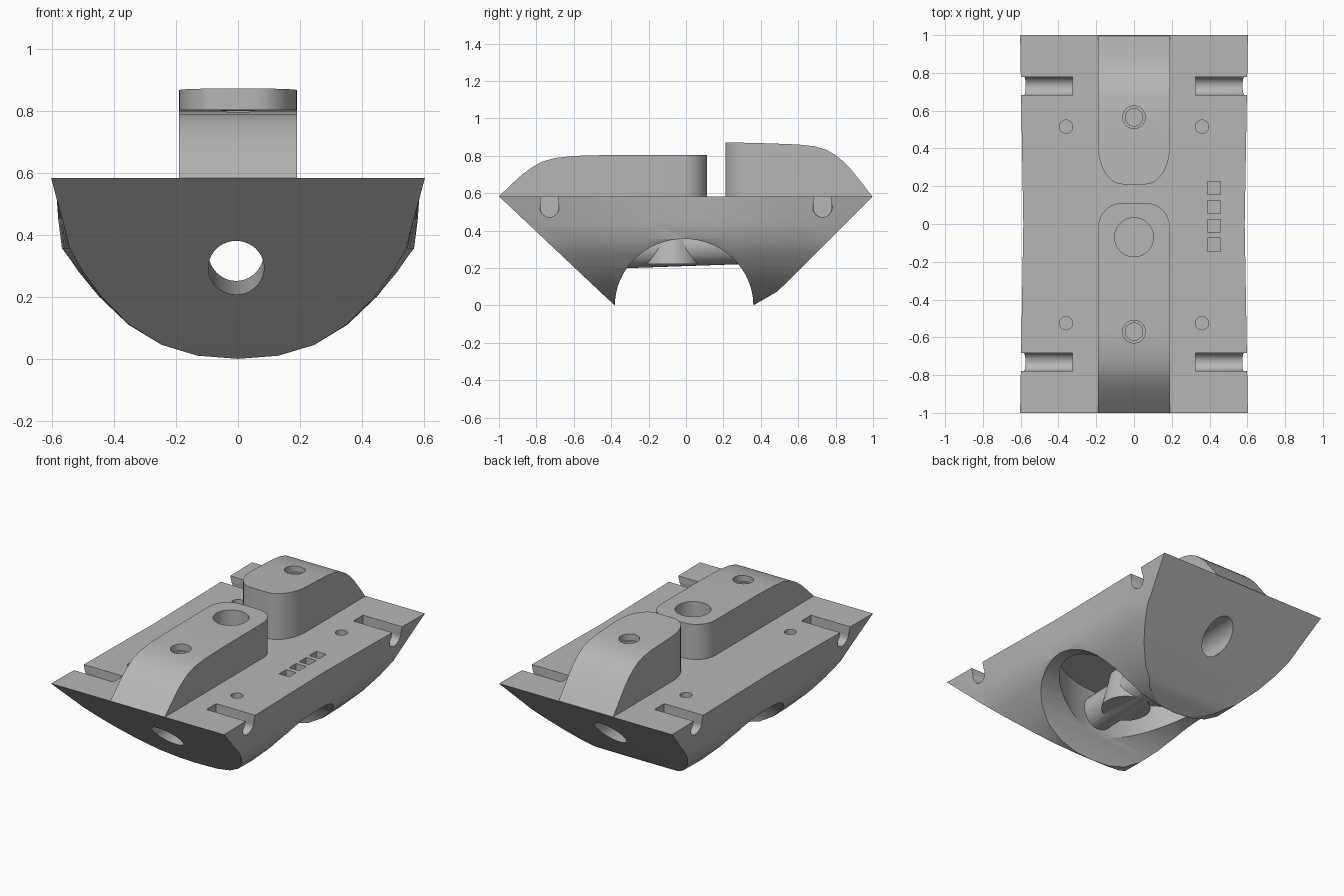
import bpy, bmesh, math
from mathutils import Vector, Matrix

if "Cube" in bpy.data.objects:
    bpy.data.objects.remove(bpy.data.objects["Cube"], do_unlink=True)

grey = bpy.data.materials.new("plain grey")
grey.use_nodes = True
grey.diffuse_color = (0.47, 0.47, 0.47, 1)
grey.node_tree.nodes["Principled BSDF"].inputs["Base Color"].default_value = grey.diffuse_color
TOP = 0.583


def finish(name, bm):
    bmesh.ops.recalc_face_normals(bm, faces=bm.faces)
    mesh = bpy.data.meshes.new(name)
    bm.to_mesh(mesh)
    bm.free()
    mesh.materials.append(grey)
    obj = bpy.data.objects.new(name, mesh)
    bpy.context.collection.objects.link(obj)
    return obj


def rod(name, start, end, r1, r2=None, scale=(1, 1, 1), segs=40):
    """Round bar or cone between two points."""
    a, b = Vector(start), Vector(end)
    bm = bmesh.new()
    turn = (b - a).to_track_quat('Z', 'Y').to_matrix().to_4x4()
    stretch = Matrix.Diagonal((*scale, 1))
    bmesh.ops.create_cone(bm, cap_ends=True, segments=segs, radius1=r1,
                          radius2=r1 if r2 is None else r2, depth=(b - a).length,
                          matrix=Matrix.Translation((a + b) / 2) @ stretch @ turn)
    return finish(name, bm)


def box(name, centre, size):
    bm = bmesh.new()
    bmesh.ops.create_cube(bm, size=1, matrix=Matrix.Translation(centre) @ Matrix.Diagonal((*size, 1)))
    return finish(name, bm)


def prism(name, points, offset):
    """Flat outline swept along an offset."""
    bm = bmesh.new()
    face = bm.faces.new([bm.verts.new(p) for p in points])
    swept = bmesh.ops.extrude_face_region(bm, geom=[face])
    bmesh.ops.translate(bm, vec=offset, verts=[v for v in swept["geom"] if isinstance(v, bmesh.types.BMVert)])
    return finish(name, bm)


def combine(obj, tool, operation='DIFFERENCE'):
    """Apply a boolean and discard the tool."""
    tool.hide_render = True
    mod = obj.modifiers.new("combine", 'BOOLEAN')
    mod.operation, mod.object, mod.solver = operation, tool, 'EXACT'
    bpy.context.view_layer.objects.active = obj
    bpy.ops.object.modifier_apply(modifier=mod.name)
    bpy.data.objects.remove(tool, do_unlink=True)


def drill(obj, x, y, r, bottom, top=1.0):
    combine(obj, rod("drill", (x, y, bottom), (x, y, top), r))


# Hull: rounded keel section, a little fuller at the middle than at the ends
heights = [0, .01, .045, .11, .2, .28, .355, .45, TOP]
mid_x = [0, .13, .25, .36, .455, .52, .568, .58, .586]
end_x = [0, .13, .24, .34, .43, .49, .535, .565, .603]
bm = bmesh.new()
rings = []
steps = 10
for i in range(steps + 1):
    y = -1.05 + 2.1 * i / steps
    t = abs(y)
    half = [(m + (e - m) * t, z) for m, e, z in zip(mid_x, end_x, heights)]
    outline = [(-x, z) for x, z in reversed(half[1:])] + half
    rings.append([bm.verts.new((x, y, z)) for x, z in outline])
for a, b in zip(rings, rings[1:]):
    for j in range(len(a)):
        k = (j + 1) % len(a)
        bm.faces.new((a[j], a[k], b[k], b[j]))
bm.faces.new(rings[0])
bm.faces.new(rings[-1])
bmesh.ops.recalc_face_normals(bm, faces=bm.faces)

# Sloping ends, with a shallower facet near the keel
slopes = [((-1, TOP), (-.43, .045)), ((1, TOP), (.49, .075)),
          ((-.43, .045), (-.38, 0)), ((.49, .075), (.36, 0))]
for (y1, z1), (y2, z2) in slopes:
    normal = Vector((0, z1 - z2, y2 - y1))
    if normal.z > 0:
        normal.negate()
    bmesh.ops.bisect_plane(bm, geom=bm.verts[:] + bm.edges[:] + bm.faces[:], dist=1e-5,
                           plane_co=(0, y1, z1), plane_no=normal, clear_outer=True)
    bmesh.ops.holes_fill(bm, edges=[e for e in bm.edges if e.is_boundary], sides=0)
hull = finish("hull", bm)

# Arch across the underside and the recess above it
combine(hull, rod("arch", (-1, -.01, 0), (1, -.01, 0), .37, scale=(1, 1, .96), segs=64))
combine(hull, rod("recess", (0, -.01, .1), (0, -.01, .44), .33, scale=(1.5, 1, 1), segs=64))

# Tunnel tube and flared boss hanging in the recess, then the tunnel bore


def axis(y):
    return (-.006, y, .318 + .035 * y)


combine(hull, rod("tube", axis(-.4), axis(.4), .108), 'UNION')
combine(hull, rod("boss", (0, -.075, .22), (0, -.075, .5), .145, .08), 'UNION')
combine(hull, rod("bore", axis(-1.2), axis(1.2), .09))

# Side slots with round bottoms
for sx in (-1, 1):
    for y in (-.73, .73):
        combine(hull, rod("slot", (sx * .325, y, .52), (sx * .7, y, .52), .048))
        combine(hull, box("slot_top", (sx * .5125, y, .62), (.375, .096, .2)))
        combine(hull, rod("slot_flare", (sx * .575, y, .52), (sx * .625, y, .52), .048, .068))

# Deck holes and row of square pockets
for x in (-.36, .36):
    drill(hull, x, .515, .035, .4)
    drill(hull, x, -.525, .035, .5)
for i in range(4):
    combine(hull, box("pocket", (.423, -.11 + .1 * i, TOP), (.07, .07, .1)))


def block(name, side, inner, corner):
    """Raised block: side profile swept across, trimmed to a rounded plan."""
    obj = prism(name, [(-.19, y, z) for y, z in side], (.38, 0, 0))
    outer = side[0][0] * 1.1
    out = math.copysign(1, outer)
    arc = [math.radians(a) for a in range(0, 91, 9)]
    right = [(.06 + .13 * math.cos(a), inner + out * corner * (1 - math.sin(a))) for a in arc]
    plan = [(.19, outer)] + right
    plan += [(-x, y) for x, y in reversed(plan)]
    combine(obj, prism("plan", [(x, y, .4) for x, y in plan], (0, 0, .8)), 'INTERSECT')
    return obj


front_block = block("front_block", [(-1, TOP), (-.93, .65), (-.87, .705), (-.82, .74), (-.77, .768),
                                    (-.7, .788), (-.6, .799), (-.45, .803), (.112, .805), (.112, TOP)],
                    .112, .13)
back_block = block("back_block", [(.995, TOP), (.94, .655), (.88, .73), (.84, .77), (.8, .803), (.75, .832),
                                  (.69, .85), (.6, .86), (.45, .866), (.21, .872), (.21, TOP)],
                   .21, .2)

# Stepped bolt holes and the large socket
for obj, y, top in ((front_block, -.57, .8), (back_block, .565, .862)):
    drill(obj, 0, y, .06, top - .04)
    drill(obj, 0, y, .046, .5)
    drill(hull, 0, y, .046, .5)
for obj in (front_block, hull):
    drill(obj, 0, -.07, .103, .5)

# Smooth curves, sharp edges
bpy.ops.object.select_all(action='DESELECT')
for obj in (hull, front_block, back_block):
    obj.select_set(True)
bpy.context.view_layer.objects.active = hull
bpy.ops.object.shade_smooth_by_angle(angle=math.radians(28))
